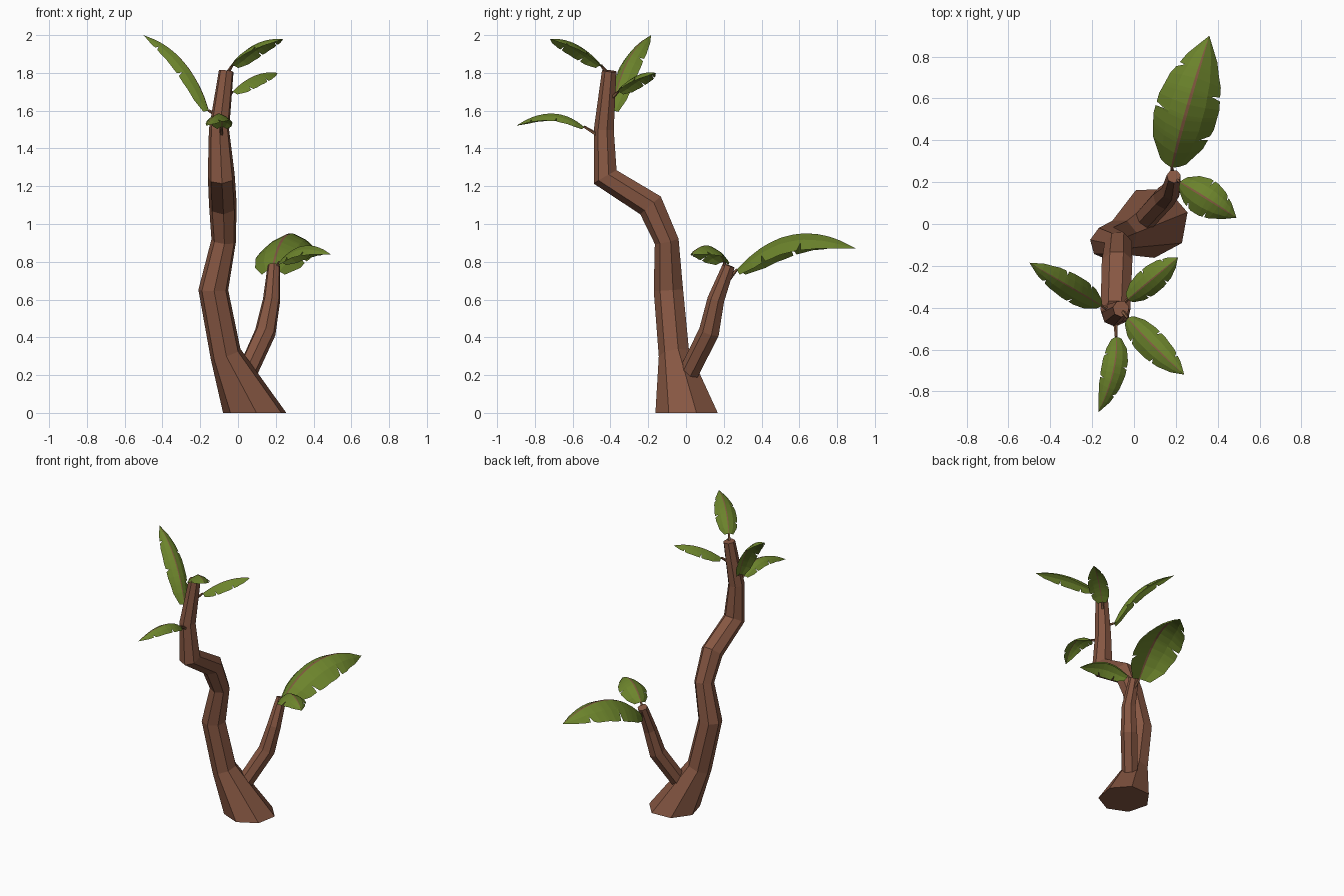
import bpy, bmesh, math
from mathutils import Vector

cube = bpy.data.objects.get("Cube")
if cube:
    bpy.data.objects.remove(cube)


def material(name, color):
    m = bpy.data.materials.new(name)
    m.use_nodes = True
    m.diffuse_color = (*color, 1)
    m.node_tree.nodes["Principled BSDF"].inputs["Base Color"].default_value = (*color, 1)
    return m


BARK = material("bark brown", (0.24, 0.095, 0.055))
LEAF = material("leaf green", (0.15, 0.23, 0.025))
RIB = material("rib brown", (0.22, 0.10, 0.05))


def finish(name, bm, mats):
    mesh = bpy.data.meshes.new(name)
    bm.to_mesh(mesh)
    bm.free()
    for m in mats:
        mesh.materials.append(m)
    obj = bpy.data.objects.new(name, mesh)
    bpy.context.collection.objects.link(obj)


def limb(name, rows, sides, mat, flat_base=False):
    """Faceted tube through rows of (x, y, z, radius)."""
    bm = bmesh.new()
    pts = [Vector(r[:3]) for r in rows]
    rings = []
    for i, p in enumerate(pts):
        ahead = (pts[min(i + 1, len(pts) - 1)] - p).normalized()
        behind = (p - pts[max(i - 1, 0)]).normalized()
        axis = (ahead + behind).normalized()
        if flat_base and i == 0:
            axis = Vector((0, 0, 1))
        side = Vector((1, 0, 0))
        if abs(axis.x) > 0.9:
            side = Vector((0, 1, 0))
        side = (side - axis * side.dot(axis)).normalized()
        other = axis.cross(side)
        ring = []
        for k in range(sides):
            a = math.tau * (k + 0.3) / sides
            ring.append(bm.verts.new(p + rows[i][3] * (side * math.cos(a) + other * math.sin(a))))
        rings.append(ring)
    for a, b in zip(rings, rings[1:]):
        for k in range(sides):
            n = (k + 1) % sides
            bm.faces.new((a[k], a[n], b[n], b[k]))
    bm.faces.new(rings[0][::-1])
    bm.faces.new(rings[-1])
    finish(name, bm, [mat])


# Half-width along the blade, and where each edge is torn
OUTLINE = [(0, 0.42), (0.12, 0.82), (0.3, 1), (0.5, 1), (0.7, 0.84), (0.87, 0.5), (1, 0)]
TEARS = {0.22: 1, 0.4: -1, 0.6: 1, 0.78: -1}
COLUMNS = (-1, -0.55, -0.05, 0.05, 0.55, 1)


def width_at(t):
    for (t0, w0), (t1, w1) in zip(OUTLINE, OUTLINE[1:]):
        if t <= t1:
            return w0 + (w1 - w0) * (t - t0) / (t1 - t0)
    return 0


def leaf(name, stem, base, mid, tip, half_width):
    """Arched, drooping blade with a midrib and torn edges, on a thin stalk."""
    stem, base, mid, tip = map(Vector, (stem, base, mid, tip))
    stations = [t for t, w in OUTLINE]
    for t in TEARS:
        stations += [t - 0.018, t, t + 0.018]
    bm = bmesh.new()
    rows = []
    for t in sorted(stations):
        p = base * (2 * t - 1) * (t - 1) + mid * 4 * t * (1 - t) + tip * t * (2 * t - 1)
        tangent = base * (4 * t - 3) + mid * (4 - 8 * t) + tip * (4 * t - 1)
        side = tangent.cross(Vector((0, 0, 1))).normalized()
        up = side.cross(tangent).normalized()
        row = []
        for u in COLUMNS:
            if abs(u) == 1 and TEARS.get(t) == u:
                u *= 0.7
            w = width_at(t) * half_width
            row.append(bm.verts.new(p + side * u * w - up * 0.65 * abs(u) ** 1.6 * w))
        rows.append(row)
    for a, b in zip(rows, rows[1:]):
        for k in range(len(COLUMNS) - 1):
            f = bm.faces.new((a[k], a[k + 1], b[k + 1], b[k]))
            f.material_index = 1 if k == 2 else 0
    bmesh.ops.remove_doubles(bm, verts=bm.verts, dist=0.0001)
    finish(name, bm, [LEAF, RIB])
    limb(name + "_stalk", [(*stem, 0.012), (*base, 0.007)], 5, RIB)


# Crooked main trunk with a flared foot
limb("trunk", [
    (0.09, 0.01, 0, 0.172), (-0.065, -0.06, 0.31, 0.085), (-0.13, -0.09, 0.65, 0.081),
    (-0.075, -0.1, 0.91, 0.067), (-0.08, -0.185, 1.1, 0.075), (-0.088, -0.425, 1.25, 0.073),
    (-0.1, -0.433, 1.5, 0.055), (-0.062, -0.405, 1.81, 0.04)], 7, BARK, True)

# Side branch
limb("side_branch", [
    (0.045, 0.015, 0.21, 0.055), (0.145, 0.125, 0.43, 0.057),
    (0.178, 0.16, 0.6, 0.047), (0.19, 0.228, 0.78, 0.034)], 7, BARK)

# Leaves on the side branch
leaf("large_back_leaf", (0.19, 0.22, 0.7), (0.18, 0.27, 0.76), (0.26, 0.57, 0.945), (0.36, 0.9, 0.87), 0.15)
leaf("branch_left_leaf", (0.19, 0.22, 0.75), (0.22, 0.2, 0.8), (0.35, 0.12, 0.885), (0.49, 0.03, 0.84), 0.09)

# Leaves around the top of the trunk
leaf("crown_back_leaf", (-0.07, -0.4, 1.66), (-0.03, -0.36, 1.7), (0.09, -0.26, 1.785), (0.21, -0.16, 1.8), 0.065)
leaf("crown_front_leaf", (-0.06, -0.41, 1.79), (-0.03, -0.45, 1.84), (0.09, -0.58, 1.95), (0.24, -0.72, 1.98), 0.07)
leaf("crown_right_leaf", (-0.1, -0.42, 1.57), (-0.155, -0.39, 1.6), (-0.29, -0.31, 1.86), (-0.5, -0.185, 2), 0.065)
leaf("low_front_leaf", (-0.09, -0.45, 1.46), (-0.085, -0.54, 1.515), (-0.1, -0.71, 1.585), (-0.17, -0.9, 1.52), 0.06)
